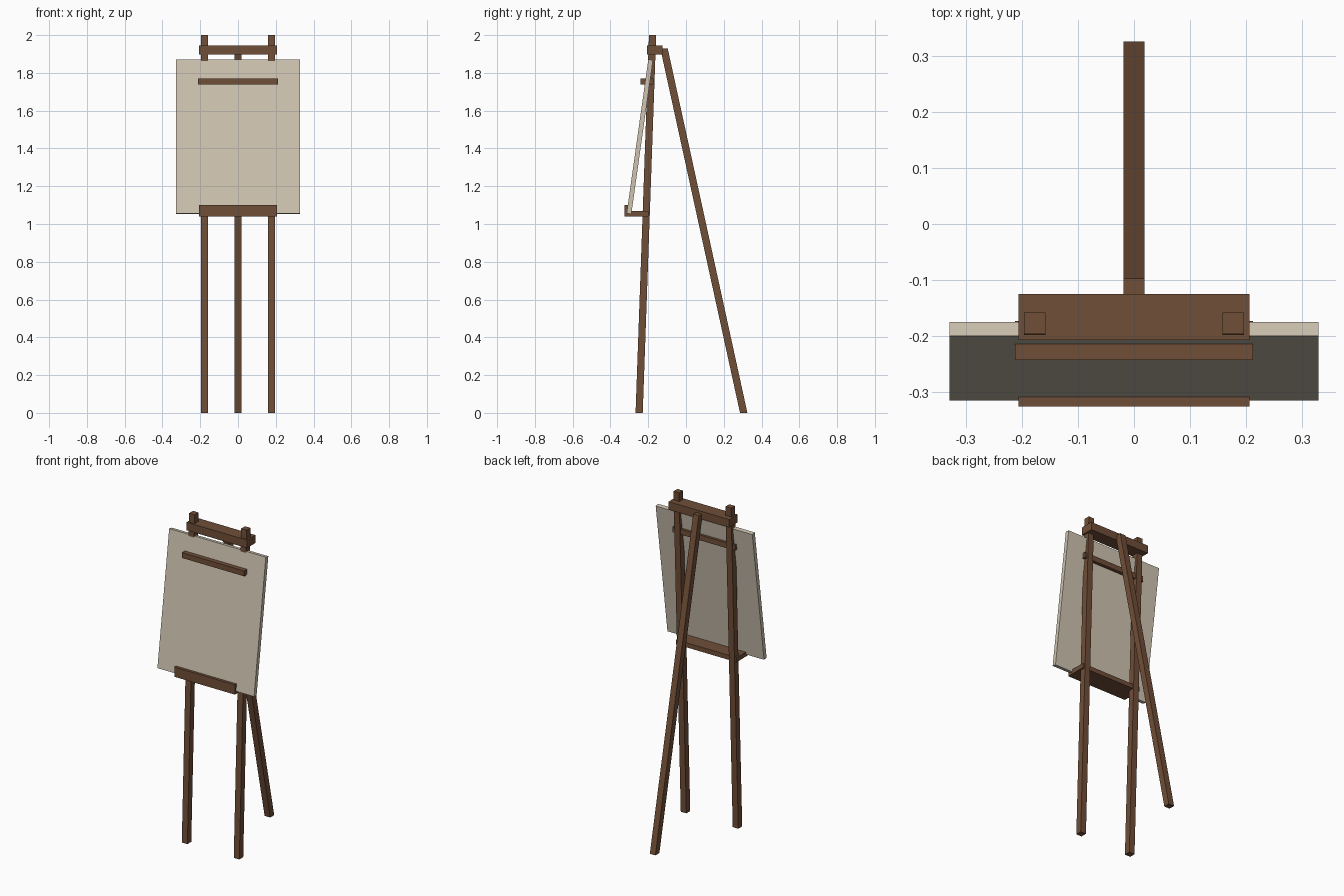
import bpy, bmesh, math
from mathutils import Matrix

if "Cube" in bpy.data.objects:
    bpy.data.objects.remove(bpy.data.objects["Cube"])


def material(name, rgb):
    m = bpy.data.materials.new(name)
    m.diffuse_color = (*rgb, 1)
    m.use_nodes = True
    m.node_tree.nodes["Principled BSDF"].inputs["Base Color"].default_value = m.diffuse_color
    return m


wood = material("brown wood", (0.162, 0.077, 0.039))
cloth = material("cream canvas", (0.62, 0.55, 0.44))


def box(name, lo, hi, mat, top_shift=0.0, tilt=0.0):
    """Box from corner to corner; top_shift slants it along y, tilt turns it about x."""
    size = [b - a for a, b in zip(lo, hi)]
    mid = [(a + b) / 2 for a, b in zip(lo, hi)]
    bm = bmesh.new()
    bmesh.ops.create_cube(bm, size=1)
    for v in bm.verts:
        shift = top_shift if v.co.z > 0 else 0
        v.co = [c * s for c, s in zip(v.co, size)]
        v.co.y += shift
    bm.transform(Matrix.Translation(mid) @ Matrix.Rotation(tilt, 4, 'X'))
    me = bpy.data.meshes.new(name)
    bm.to_mesh(me)
    bm.free()
    me.materials.append(mat)
    ob = bpy.data.objects.new(name, me)
    bpy.context.collection.objects.link(ob)
    return ob


# Front legs, leaning back slightly
for side, x in (("left", -0.177), ("right", 0.177)):
    box(f"front_leg_{side}", (x - 0.019, -0.267, 0), (x + 0.019, -0.229, 2), wood, top_shift=0.071)

# Rear leg, slanting up to the top bar
box("rear_leg", (-0.019, 0.286, 0), (0.019, 0.325, 1.93), wood, top_shift=-0.422)

# Cross bars and tray
box("top_bar", (-0.206, -0.207, 1.897), (0.206, -0.125, 1.946), wood)
box("canvas_clamp", (-0.212, -0.242, 1.738), (0.212, -0.173, 1.771), wood)
box("tray_shelf", (-0.206, -0.310, 1.04), (0.206, -0.198, 1.068), wood)
box("tray_lip", (-0.206, -0.325, 1.04), (0.206, -0.308, 1.10), wood)

# Tilted canvas panel
cy, cz, h, t = -0.2445, 1.462, 0.823, 0.025
box("canvas", (-0.329, cy - t / 2, cz - h / 2), (0.329, cy + t / 2, cz + h / 2), cloth,
    tilt=-math.radians(8))
